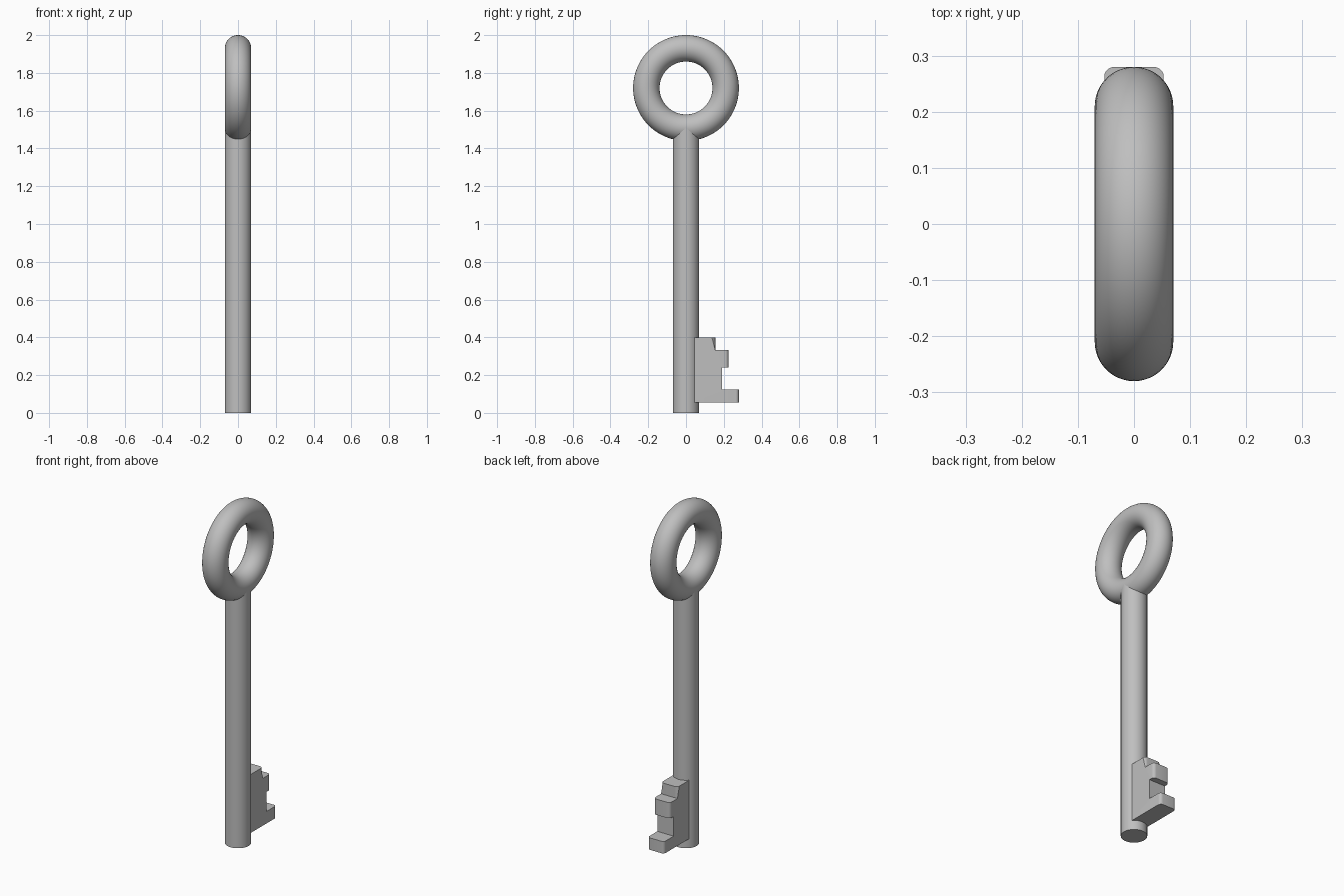
import bpy, bmesh, math

cube = bpy.data.objects.get("Cube")
if cube:
    bpy.data.objects.remove(cube, do_unlink=True)

grey = bpy.data.materials.new("plain grey metal")
grey.use_nodes = True
COLOUR = (0.52, 0.52, 0.52, 1)
grey.diffuse_color = COLOUR
grey.node_tree.nodes["Principled BSDF"].inputs["Base Color"].default_value = COLOUR


def finish(obj, name):
    obj.name = obj.data.name = name
    obj.data.materials.append(grey)
    bpy.ops.object.select_all(action="DESELECT")
    obj.select_set(True)
    bpy.context.view_layer.objects.active = obj
    bpy.ops.object.shade_smooth_by_angle(angle=math.radians(35))


TUBE = 0.07
RING = 0.21
RING_Z = 2 - RING - TUBE
SHAFT_TOP = RING_Z - RING  # ends on the ring's centre line

# Ring handle, standing in the yz plane
bpy.ops.mesh.primitive_torus_add(major_radius=RING, minor_radius=TUBE,
                                 major_segments=96, minor_segments=48,
                                 location=(0, 0, RING_Z),
                                 rotation=(0, math.pi / 2, 0))
finish(bpy.context.object, "ring_handle")

# Round shaft
bpy.ops.mesh.primitive_cylinder_add(vertices=64, radius=TUBE, depth=SHAFT_TOP,
                                    location=(0, 0, SHAFT_TOP / 2))
finish(bpy.context.object, "shaft")

# Toothed bit: stepped profile (y, z) extruded across x
HALF = 0.053
steps = [(0.28, 0.055, 0.125), (0.19, 0.125, 0.24),
         (0.225, 0.24, 0.332), (0.155, 0.332, 0.398)]
profile = [(0, steps[0][1])]
for reach, low, high in steps:
    profile += [(reach, low), (reach, high)]
profile.append((0, steps[-1][2]))

bm = bmesh.new()
face = bm.faces.new([bm.verts.new((-HALF, y, z)) for y, z in profile])
extruded = bmesh.ops.extrude_face_region(bm, geom=[face])["geom"]
bmesh.ops.translate(bm, vec=(2 * HALF, 0, 0),
                    verts=[v for v in extruded if isinstance(v, bmesh.types.BMVert)])
bmesh.ops.recalc_face_normals(bm, faces=bm.faces)

# Round the upright outer edges of each tooth
upright = [e for e in bm.edges
           if abs(e.verts[0].co.z - e.verts[1].co.z) > 0.01
           and min(v.co.y for v in e.verts) > 0.1]
bmesh.ops.bevel(bm, geom=upright, offset=0.018, segments=5, profile=0.5,
                affect="EDGES", clamp_overlap=True)
mesh = bpy.data.meshes.new("bit")
bm.to_mesh(mesh)
bm.free()
bit = bpy.data.objects.new("bit", mesh)
bpy.context.collection.objects.link(bit)
finish(bit, "bit")
